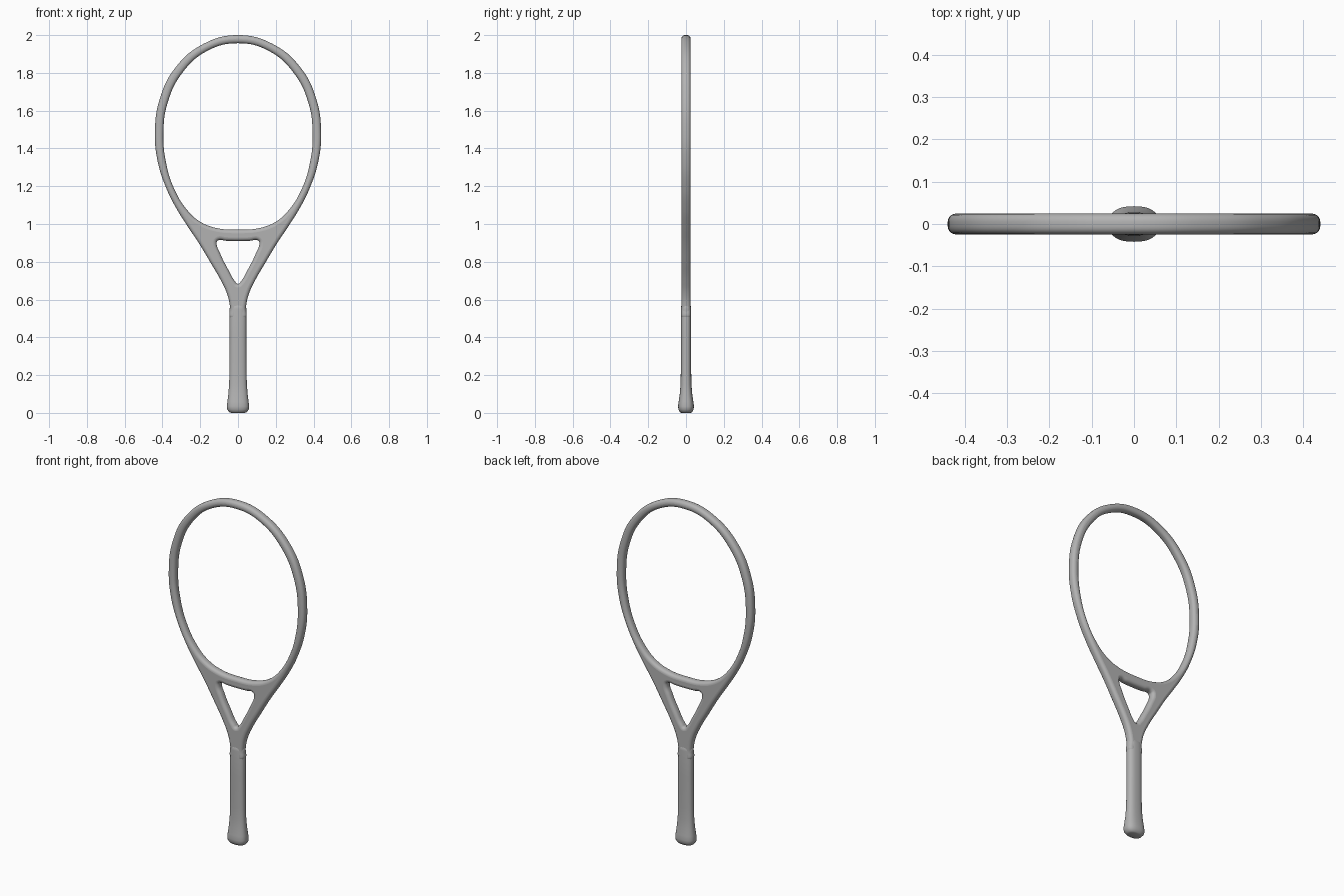
import bpy, bmesh, math

cube = bpy.data.objects.get("Cube")
if cube:
    bpy.data.objects.remove(cube)

grey = bpy.data.materials.new("plain grey")
grey.use_nodes = True
GREY = (0.45, 0.45, 0.45, 1)
grey.diffuse_color = GREY
grey.node_tree.nodes["Principled BSDF"].inputs["Base Color"].default_value = GREY

ROUND, HALF_THICK = 0.019, 0.0245


def add_loop(curve, half):
    """Closed smooth outline from its right half, listed top to bottom."""
    left = [(-x, z) for x, z in reversed(half) if x > 0]
    pts = half + left
    spline = curve.splines.new("BEZIER")
    spline.bezier_points.add(len(pts) - 1)
    spline.use_cyclic_u = True
    for bp, (x, z) in zip(spline.bezier_points, pts):
        bp.co = (x, z, 0)
        bp.handle_left_type = bp.handle_right_type = "AUTO"


def finish(obj, angle):
    bpy.ops.object.select_all(action="DESELECT")
    obj.select_set(True)
    bpy.context.view_layer.objects.active = obj
    if obj.type == "CURVE":
        bpy.ops.object.convert(target="MESH")
        bpy.ops.object.transform_apply(location=False, rotation=True, scale=False)
    bpy.ops.object.shade_smooth_by_angle(angle=math.radians(angle))


# Hoop, throat and crossbar: one rounded plate with two openings
curve = bpy.data.curves.new("frame", "CURVE")
curve.dimensions = "2D"
curve.fill_mode = "BOTH"
curve.resolution_u = 8
curve.bevel_depth = ROUND
curve.bevel_resolution = 4
curve.extrude = HALF_THICK - ROUND
curve.offset = -ROUND
add_loop(curve, [(0, 2.0), (0.18, 1.955), (0.33, 1.83), (0.415, 1.66), (0.44, 1.48),
                 (0.425, 1.33), (0.38, 1.19), (0.325, 1.08), (0.265, 0.985), (0.205, 0.895),
                 (0.145, 0.795), (0.09, 0.7), (0.056, 0.625), (0.042, 0.56), (0.038, 0.5)])
add_loop(curve, [(0, 1.957), (0.16, 1.918), (0.295, 1.8), (0.373, 1.64), (0.395, 1.48),
                 (0.38, 1.32), (0.335, 1.18), (0.27, 1.075), (0.205, 1.015), (0.12, 0.98),
                 (0, 0.97)])
add_loop(curve, [(0, 0.91), (0.06, 0.911), (0.108, 0.912), (0.113, 0.898), (0.095, 0.845),
                 (0.05, 0.755), (0.016, 0.697), (0, 0.683)])
frame = bpy.data.objects.new("frame", curve)
bpy.context.collection.objects.link(frame)
frame.rotation_euler.x = math.pi / 2
curve.materials.append(grey)
finish(frame, 50)

# Handle: rounded-oval rings, flaring into the butt
SIDES = 32
RINGS = [(0.0, 0.036, 0.024), (0.004, 0.046, 0.032), (0.018, 0.057, 0.04), (0.035, 0.059, 0.042),
         (0.06, 0.056, 0.039), (0.1, 0.051, 0.033), (0.15, 0.047, 0.029), (0.22, 0.045, 0.0275),
         (0.4, 0.044, 0.0275), (0.55, 0.044, 0.0275), (0.565, 0.043, 0.026), (0.572, 0.039, 0.022)]


def squircle(t):
    return math.copysign(abs(t) ** 0.8, t)


bm = bmesh.new()
rings = []
for z, rx, ry in RINGS:
    angles = [math.tau * i / SIDES for i in range(SIDES)]
    rings.append([bm.verts.new((rx * squircle(math.cos(a)), ry * squircle(math.sin(a)), z))
                  for a in angles])
for low, high in zip(rings, rings[1:]):
    for i in range(SIDES):
        j = (i + 1) % SIDES
        bm.faces.new((low[i], low[j], high[j], high[i]))
bm.faces.new(rings[0][::-1])
bm.faces.new(rings[-1])
mesh = bpy.data.meshes.new("handle")
bm.to_mesh(mesh)
bm.free()
mesh.materials.append(grey)
handle = bpy.data.objects.new("handle", mesh)
bpy.context.collection.objects.link(handle)
finish(handle, 50)
